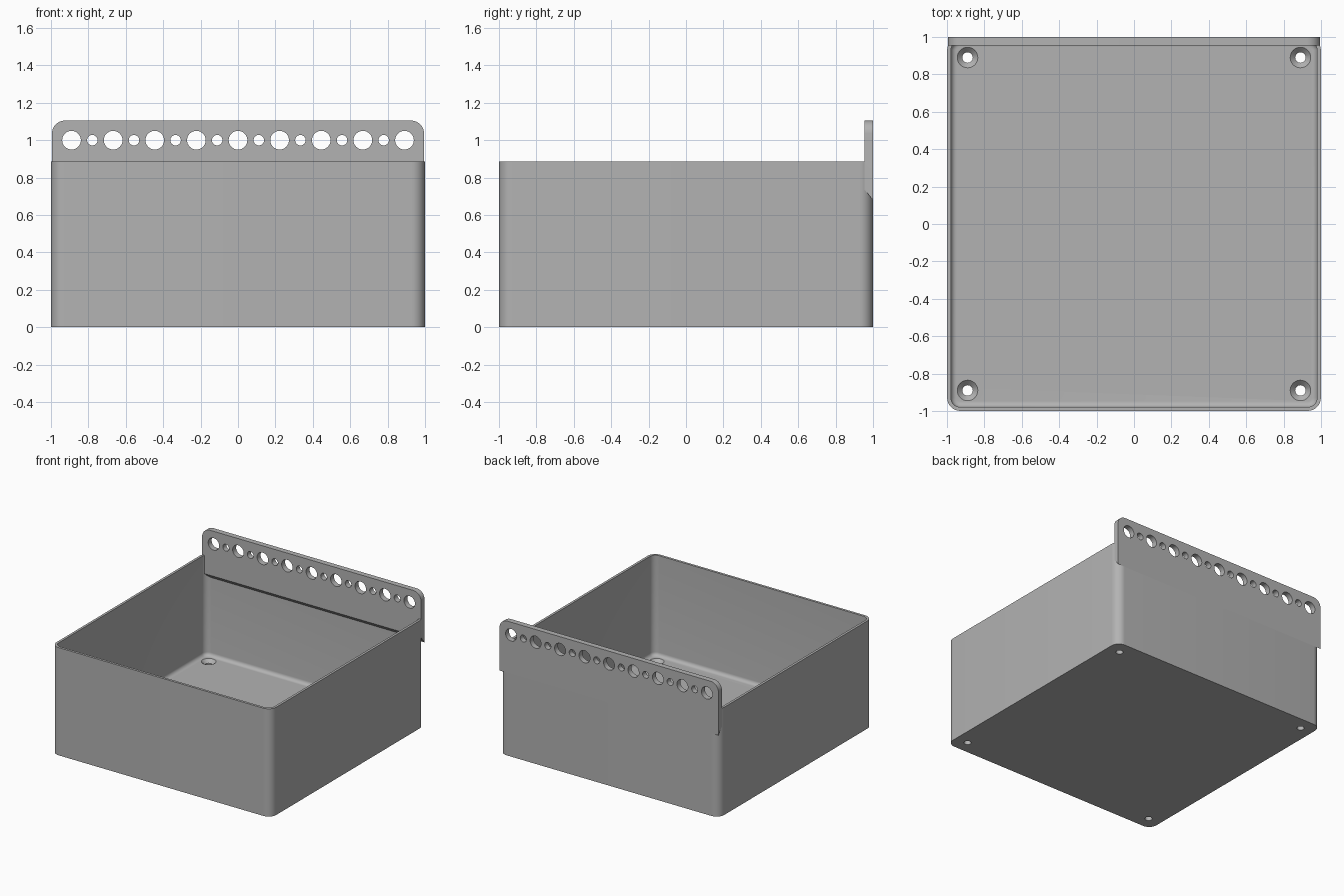
import bpy, bmesh
from math import sin, cos, pi

cube = bpy.data.objects.get("Cube")
if cube:
    bpy.data.objects.remove(cube, do_unlink=True)

grey = bpy.data.materials.new("plain grey")
grey.use_nodes = True
COLOUR = (0.45, 0.45, 0.45, 1)
grey.diffuse_color = COLOUR
grey.node_tree.nodes["Principled BSDF"].inputs["Base Color"].default_value = COLOUR


def make_object(name, bm):
    bmesh.ops.recalc_face_normals(bm, faces=bm.faces)
    mesh = bpy.data.meshes.new(name)
    bm.to_mesh(mesh)
    bm.free()
    mesh.materials.append(grey)
    obj = bpy.data.objects.new(name, mesh)
    bpy.context.collection.objects.link(obj)
    return obj


def arc(cx, cy, r, start, steps=10):
    """Quarter circle, counter-clockwise from the start angle."""
    return [(cx + r * cos(start + pi / 2 * i / steps),
             cy + r * sin(start + pi / 2 * i / steps)) for i in range(steps + 1)]


def rounded_square(half, r):
    c = half - r
    return (arc(c, c, r, 0) + arc(-c, c, r, pi / 2)
            + arc(-c, -c, r, pi) + arc(c, -c, r, pi * 1.5))


def loft(name, rings):
    """Skin a list of (outline, z) rings and cap both ends."""
    bm = bmesh.new()
    loops = [[bm.verts.new((x, y, z)) for x, y in pts] for pts, z in rings]
    for a, b in zip(loops, loops[1:]):
        for i in range(len(a)):
            j = (i + 1) % len(a)
            bm.faces.new((a[i], a[j], b[j], b[i]))
    bm.faces.new(loops[0])
    bm.faces.new(loops[-1])
    return make_object(name, bm)


def circle(r, cx, cy):
    return [(cx + r * cos(2 * pi * i / 32), cy + r * sin(2 * pi * i / 32))
            for i in range(32)]


def cut(obj, cutters):
    """Subtract the cutters, then remove them."""
    bpy.context.view_layer.objects.active = obj
    for cutter in cutters:
        cutter.hide_render = True
        mod = obj.modifiers.new("cut", 'BOOLEAN')
        mod.operation, mod.solver, mod.object = 'DIFFERENCE', 'EXACT', cutter
        bpy.ops.object.modifier_apply(modifier=mod.name)
        bpy.data.objects.remove(cutter, do_unlink=True)


def smooth(obj):
    bpy.ops.object.select_all(action='DESELECT')
    obj.select_set(True)
    bpy.context.view_layer.objects.active = obj
    bpy.ops.object.shade_smooth_by_angle(angle=pi / 6)


# Open tray: outer wall, rim, inner wall, rounded floor edge
OUTER, HEIGHT, RADIUS, WALL, FLOOR, FILLET = 0.999, 0.885, 0.07, 0.02, 0.06, 0.03
rings = [(rounded_square(OUTER, RADIUS), 0), (rounded_square(OUTER, RADIUS), HEIGHT),
         (rounded_square(OUTER - WALL, RADIUS - WALL), HEIGHT)]
for i in range(7):
    a = pi / 2 * i / 6
    inset = WALL + FILLET * (1 - cos(a))
    rings.append((rounded_square(OUTER - inset, RADIUS - inset),
                  FLOOR + FILLET * (1 - sin(a))))
tray = loft("tray", rings)

# Countersunk screw holes in the floor corners
cut(tray, [loft("screw_hole_cutter",
                [(circle(0.028, x, y), -0.1), (circle(0.028, x, y), FLOOR - 0.027),
                 (circle(0.055, x, y), FLOOR), (circle(0.055, x, y), FLOOR + 0.1)])
           for x in (-0.89, 0.89) for y in (-0.89, 0.89)])
smooth(tray)

# Hanging rail with rounded top corners and a sloped underside
FRONT, BACK, HALF, TOP, LOW = 0.955, 1.0, 0.995, 1.105, 0.68
outline = ([(-HALF, LOW), (HALF, LOW)] + arc(HALF - RADIUS, TOP - RADIUS, RADIUS, 0)
           + arc(RADIUS - HALF, TOP - RADIUS, RADIUS, pi / 2))
bm = bmesh.new()
face = bm.faces.new([bm.verts.new((x, BACK, z)) for x, z in outline])
extruded = bmesh.ops.extrude_face_region(bm, geom=[face], use_keep_orig=True)
for v in extruded["geom"]:
    if isinstance(v, bmesh.types.BMVert):
        v.co.y = FRONT
        if v.co.z < LOW + 0.01:
            v.co.z += 0.055
rail = make_object("hanging_rail", bm)

# Row of alternating large and small holes
cutters = []
for i in range(17):
    hole = loft("rail_hole_cutter", [(circle(0.028 if i % 2 else 0.05, 0, 0), -0.1),
                                     (circle(0.028 if i % 2 else 0.05, 0, 0), 0.1)])
    hole.location = (-0.89 + 1.78 * i / 16, 0.98, 1.0)
    hole.rotation_euler.x = pi / 2
    cutters.append(hole)
bpy.context.view_layer.update()
cut(rail, cutters)
smooth(rail)
